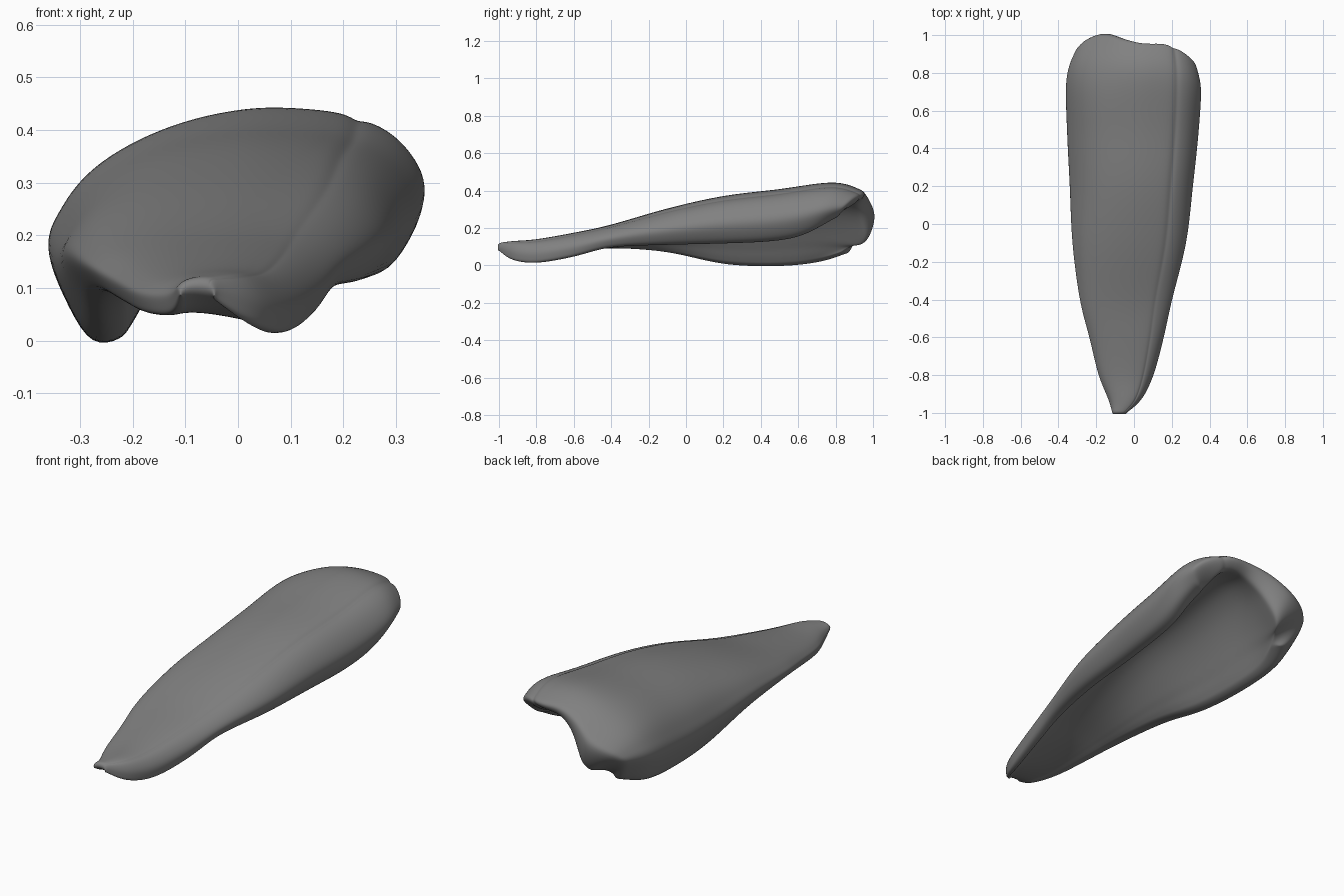
import bpy
import bmesh

if "Cube" in bpy.data.objects:
    bpy.data.objects.remove(bpy.data.objects["Cube"])

# Stations along the length: y, left x, right x, left edge z, right edge z, crown z
STATIONS = [
    (-1.0, -.115, -.04, .085, .08, .12),
    (-.93, -.135, .04, .05, .03, .13),
    (-.8, -.188, .105, .05, .012, .14),
    (-.6, -.237, .16, .07, .045, .175),
    (-.4, -.288, .205, .09, .095, .218),
    (-.1, -.328, .282, .065, .105, .305),
    (.2, -.342, .318, -.005, .11, .372),
    (.5, -.357, .350, -.018, .125, .408),
    (.8, -.36, .362, .008, .18, .446),
    (.96, -.30, .33, .055, .25, .392),
]
# Arched outer profile: across, height fraction, back-end shift in y and z
OUTER = [
    (-.78, .01, -.085, 0),
    (-1.0, .37, -.035, 0),
    (-.94, .56, .005, -.02),
    (-.79, .74, .037, -.05),
    (-.54, .88, .055, -.06),
    (-.25, .96, .025, -.02),
    (.1, 1.0, 0, 0),
    (.4, .985, 0, 0),
    (.56, .95, -.01, 0),
    (.63, .90, -.025, 0),
    (.71, .885, -.03, 0),
    (.87, .74, -.06, 0),
    (1.0, .40, -.11, 0),
    (.82, .02, -.15, 0),
]
# Hollow underside, point for point: across, height fraction
INNER = [(-.62, .05), (-.55, .14), (-.49, .23), (-.42, .32), (-.31, .46), (-.13, .63),
         (.1, .74), (.32, .74), (.44, .69), (.5, .62), (.55, .53), (.59, .39),
         (.62, .21), (.64, .03)]


def smooth(points, steps):
    """Catmull-Rom resampling of tuples of any length."""
    pts = [points[0]] + points + [points[-1]]
    out = []
    for k in range(len(points) - 1):
        quad = pts[k:k + 4]
        for s in range(steps):
            t = s / steps
            out.append(tuple(
                .5 * (2 * b + (c - a) * t + (2 * a - 5 * b + 4 * c - d) * t * t
                      + (3 * b - a - 3 * c + d) * t ** 3)
                for a, b, c, d in zip(*quad)))
    return out + [points[-1]]


def ramp(v, lo, hi):
    t = min(1, max(0, (v - lo) / (hi - lo)))
    return t * t * (3 - 2 * t)


# Closed rings: outer skin from left to right, then back along the hollow
rows = smooth(STATIONS, 3)
outer, inner = smooth(OUTER, 2), smooth(INNER, 2)
n = len(outer)
bm = bmesh.new()
rings = []
for y, left, right, zl, zr, crown in rows:
    end = ramp(y, .5, .96)
    curl = ramp(y, -.8, .2)
    mid, half = (left + right) / 2, (right - left) / 2
    skin, hollow = [], []
    for j in range(n):
        u, h, dy, dz = outer[j]
        # Edges curl under at the back and flatten toward the tip
        if j < 2 or j > n - 3:
            full = 1 if u > 0 else -1
            u = full + (u - full) * (.35 + .65 * curl)
        edge = zl if u < 0 else zr
        drop = end ** 3 * dz
        skin.append(bm.verts.new((mid + u * half, y + end * dy,
                                  edge + h * (crown - edge) + drop)))
        u, h = inner[j]
        edge = zl + (zr - zl) * ramp(u, -.6, .6)
        h *= (.25 + .75 * curl) * (1 - .08 * end)
        hollow.append(bm.verts.new((mid + u * half * (1.2 - .2 * curl),
                                    y + end * (dy - .04),
                                    edge + h * (crown - edge) + drop)))
    rings.append((skin, hollow))

for (s0, h0), (s1, h1) in zip(rings, rings[1:]):
    a, b = s0 + h0[::-1], s1 + h1[::-1]
    for k in range(2 * n):
        m = (k + 1) % (2 * n)
        bm.faces.new((a[k], a[m], b[m], b[k]))
# Rims at the tip and the open back end, split once so they round off
for (skin, hollow), bulge in ((rings[0], -.008), (rings[-1], .012)):
    ridge = []
    for j in range(n):
        co = (skin[j].co + hollow[j].co) / 2
        co.y += bulge
        ridge.append(bm.verts.new(co))
    for a, b in ((skin, ridge), (ridge, hollow)):
        for j in range(n - 1):
            bm.faces.new((a[j], a[j + 1], b[j + 1], b[j]))
    for j in (0, n - 1):
        bm.faces.new((skin[j], ridge[j], hollow[j]))
bmesh.ops.recalc_face_normals(bm, faces=bm.faces)

mesh = bpy.data.meshes.new("petal_shell")
bm.to_mesh(mesh)
bm.free()
for p in mesh.polygons:
    p.use_smooth = True
petal = bpy.data.objects.new("petal_shell", mesh)
bpy.context.collection.objects.link(petal)

# Subdivision rounds the rims
sub = petal.modifiers.new("round", 'SUBSURF')
sub.levels = sub.render_levels = 2

# Dark grey
mat = bpy.data.materials.new("dark_grey")
mat.diffuse_color = (.22, .22, .22, 1)
mat.use_nodes = True
mat.node_tree.nodes["Principled BSDF"].inputs["Base Color"].default_value = mat.diffuse_color
mesh.materials.append(mat)
